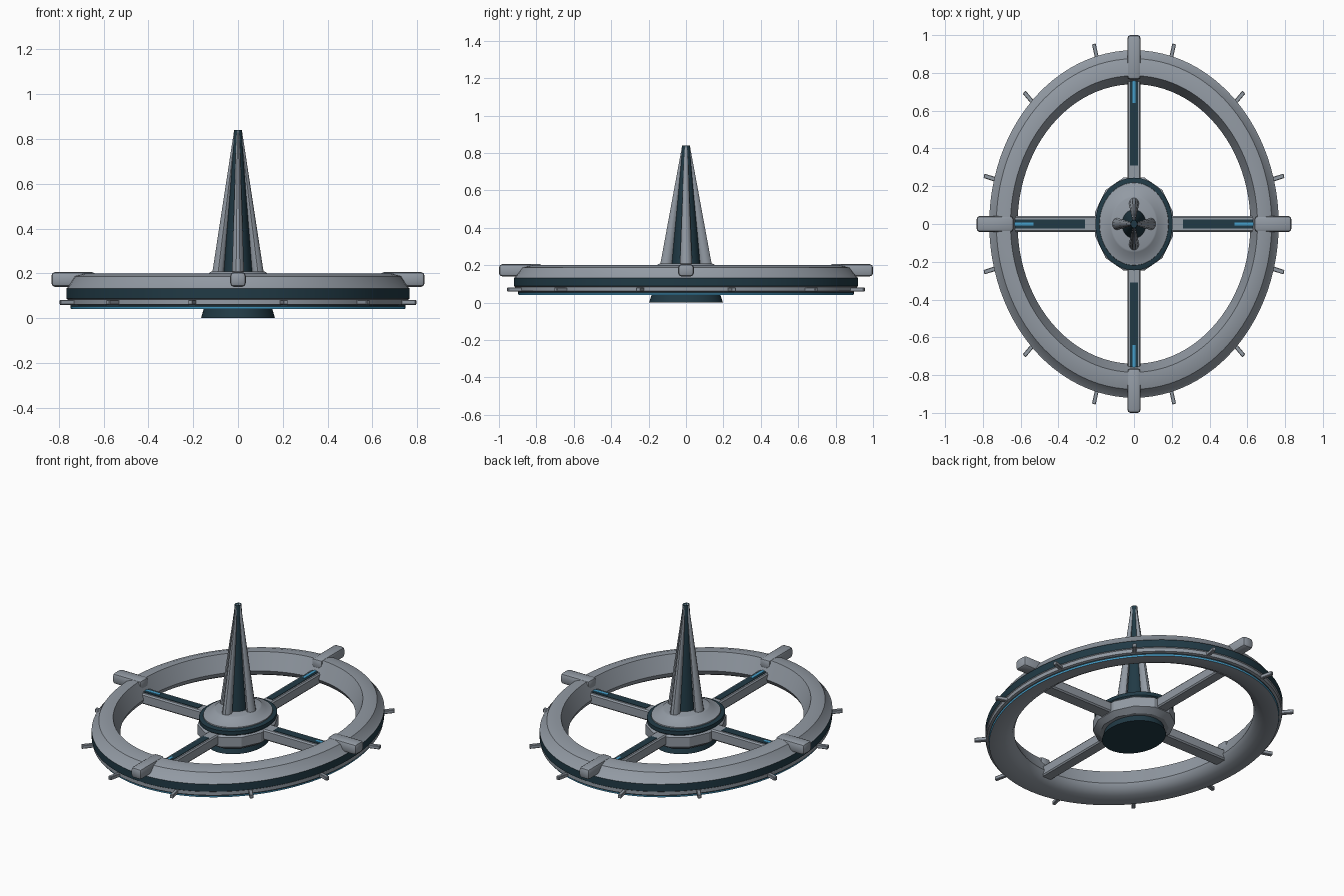
import bpy, bmesh, math
from mathutils import Matrix, Vector

if "Cube" in bpy.data.objects:
    bpy.data.objects.remove(bpy.data.objects["Cube"])

SQUASH = Matrix.Diagonal((0.833, 1, 1, 1))  # whole station is slightly oval


def material(name, rgb):
    m = bpy.data.materials.new(name)
    m.diffuse_color = (*rgb, 1)
    m.use_nodes = True
    m.node_tree.nodes["Principled BSDF"].inputs["Base Color"].default_value = m.diffuse_color
    return m


MATS = [material("hull_grey", (0.29, 0.325, 0.37)),
        material("dark_teal", (0.015, 0.042, 0.06)),
        material("light_blue", (0.06, 0.35, 0.60))]
GREY, DARK, BLUE = 0, 1, 2


def finish(bm, name, angle=30):
    bmesh.ops.transform(bm, matrix=SQUASH, verts=bm.verts)
    bmesh.ops.recalc_face_normals(bm, faces=bm.faces)
    mesh = bpy.data.meshes.new(name)
    bm.to_mesh(mesh)
    bm.free()
    for m in MATS:
        mesh.materials.append(m)
    mesh.shade_smooth()
    mesh.set_sharp_from_angle(angle=math.radians(angle))
    ob = bpy.data.objects.new(name, mesh)
    bpy.context.collection.objects.link(ob)
    return ob


def lathe(name, profile, n=64, closed=False, offset=0.0, angle=30):
    """profile: (radius, z, colour of the strip up to the next point)"""
    bm = bmesh.new()
    rows = []
    for r, z, _ in profile:
        rows.append([bm.verts.new((r * math.cos(offset + math.tau * i / n),
                                   r * math.sin(offset + math.tau * i / n), z)) for i in range(n)])
    count = len(rows) if closed else len(rows) - 1
    for k in range(count):
        a, b = rows[k], rows[(k + 1) % len(rows)]
        for i in range(n):
            j = (i + 1) % n
            bm.faces.new((a[i], a[j], b[j], b[i])).material_index = profile[k][2]
    if not closed:
        bm.faces.new(rows[0]).material_index = profile[0][2]
        bm.faces.new(rows[-1]).material_index = profile[-1][2]
    return finish(bm, name, angle)


def radial_box(name, turn, r0, r1, half, z0, z1, colour=GREY, bevel=0.0, segs=1):
    """box lying along a radius, turned about z"""
    bm = bmesh.new()
    bmesh.ops.create_cube(bm, size=1)
    for v in bm.verts:
        v.co = Vector(((r0 + r1) / 2 + v.co.x * (r1 - r0), v.co.y * 2 * half,
                       (z0 + z1) / 2 + v.co.z * (z1 - z0)))
    if bevel:
        bmesh.ops.bevel(bm, geom=bm.edges[:], offset=bevel, segments=segs,
                        profile=0.5, affect='EDGES')
    for f in bm.faces:
        f.material_index = colour
    bmesh.ops.rotate(bm, verts=bm.verts, matrix=Matrix.Rotation(turn, 3, 'Z'))
    return finish(bm, name)


# Outer ring with dark side band and blue rim light
lathe("outer_ring", [
    (0.740, 0.100, GREY), (0.785, 0.200, GREY), (0.830, 0.200, GREY),
    (0.875, 0.187, GREY), (0.912, 0.138, GREY), (0.920, 0.133, DARK),
    (0.920, 0.088, GREY), (0.914, 0.084, GREY), (0.914, 0.062, GREY),
    (0.898, 0.058, DARK), (0.898, 0.050, BLUE), (0.896, 0.042, GREY),
    (0.870, 0.041, GREY), (0.800, 0.050, GREY), (0.755, 0.073, GREY)],
    n=96, closed=True, angle=35)

# Hub: foot, twelve-sided body, dark collar and top cap
lathe("hub_foot", [(0.198, 0.0, DARK), (0.178, 0.06, DARK)])
lathe("hub_body", [(0.215, 0.04, GREY), (0.255, 0.065, GREY),
                   (0.255, 0.125, GREY), (0.235, 0.14, GREY)],
      n=12, offset=math.radians(15), angle=20)
lathe("hub_collar", [(0.235, 0.13, DARK), (0.245, 0.14, DARK),
                     (0.245, 0.162, DARK), (0.222, 0.168, DARK)])
lathe("hub_cap", [(0.222, 0.15, GREY), (0.218, 0.174, GREY), (0.175, 0.185, GREY),
                  (0.150, 0.205, GREY), (0.140, 0.209, GREY)])

# Spire core
lathe("spire_core", [(0.078, 0.19, DARK), (0.021, 0.84, DARK)], n=32)

for k in range(4):
    turn = k * math.pi / 2
    # Spokes with dark top panel and blue light strip
    radial_box(f"spoke_{k+1}", turn, 0.20, 0.775, 0.042, 0.07, 0.135, GREY, 0.008)
    radial_box(f"spoke_panel_{k+1}", turn, 0.31, 0.765, 0.024, 0.131, 0.138, DARK)
    radial_box(f"spoke_light_{k+1}", turn, 0.64, 0.76, 0.009, 0.133, 0.141, BLUE)
    # Docking arms over the ring
    radial_box(f"docking_arm_{k+1}", turn, 0.765, 1.0, 0.042, 0.14, 0.206, GREY, 0.018, 2)
    # Leaning tapered spire ribs
    bm = bmesh.new()
    rings = []
    for centre, rad, z in ((0.108, 0.033, 0.195), (0.013, 0.008, 0.84)):
        rings.append([bm.verts.new((centre + rad * math.cos(math.tau * (i + .5) / 10),
                                    rad * math.sin(math.tau * (i + .5) / 10), z))
                      for i in range(10)])
    for i in range(10):
        j = (i + 1) % 10
        bm.faces.new((rings[0][i], rings[0][j], rings[1][j], rings[1][i]))
    for ring in rings:
        bm.faces.new(ring)
    bmesh.ops.rotate(bm, verts=bm.verts, matrix=Matrix.Rotation(turn, 3, 'Z'))
    finish(bm, f"spire_rib_{k+1}", 40)

# Small pegs around the rim
for k in range(12):
    radial_box(f"rim_peg_{k+1}", math.radians(15 + 30 * k), 0.88, 0.987,
               0.012, 0.06, 0.082, GREY, 0.003)
